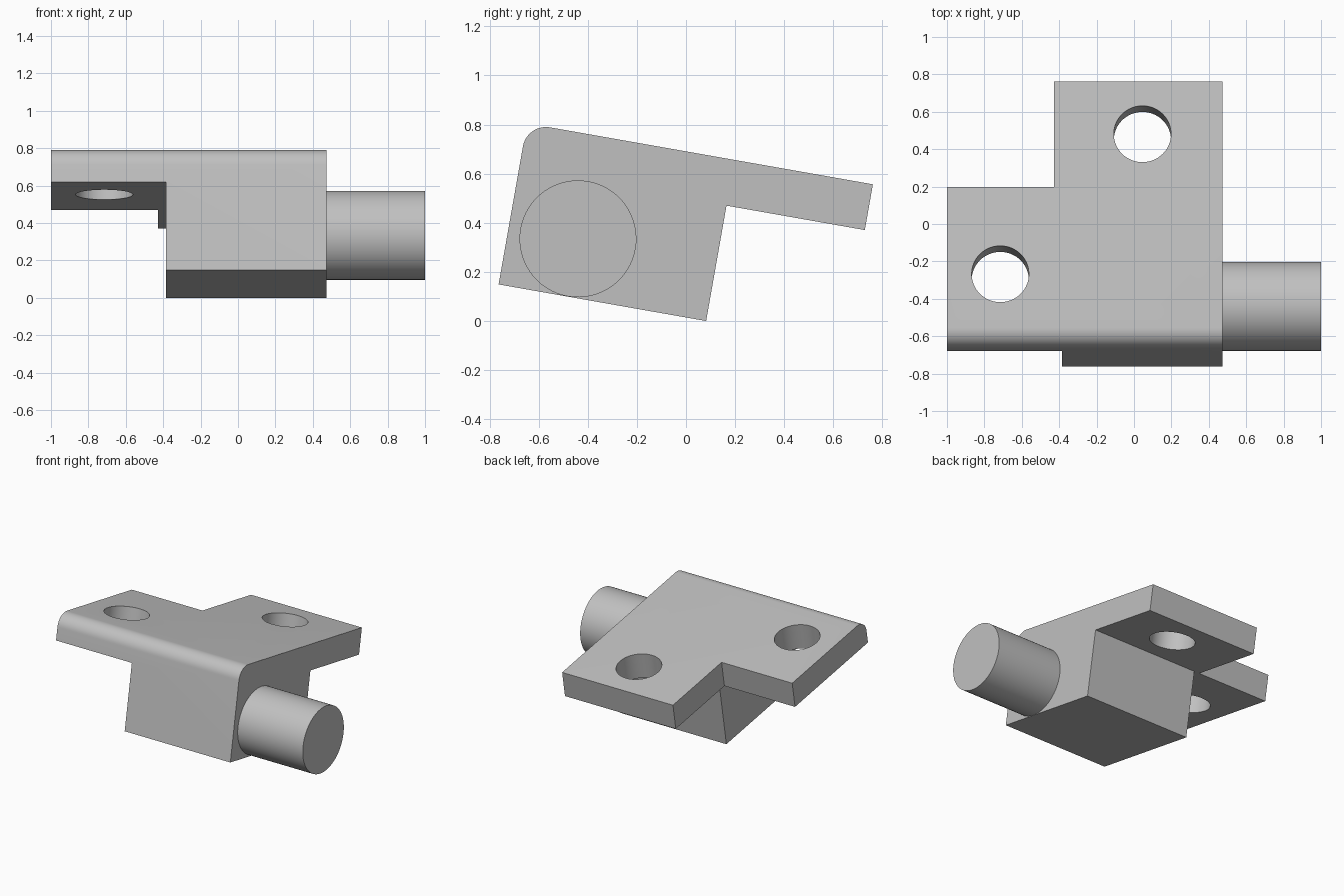
import bpy, bmesh
from math import radians, sin, cos, pi
from mathutils import Matrix, Vector

if "Cube" in bpy.data.objects:
    bpy.data.objects.remove(bpy.data.objects["Cube"])

grey = bpy.data.materials.new("light grey")
grey.use_nodes = True
grey.diffuse_color = (0.53, 0.53, 0.53, 1)
grey.node_tree.nodes["Principled BSDF"].inputs["Base Color"].default_value = (0.53, 0.53, 0.53, 1)

# The whole part leans forward about x; everything is modelled upright first
TILT = Matrix.Translation((0, -0.763, 0.149)) @ Matrix.Rotation(radians(-10), 4, 'X')

# Main dimensions
X_END, X_BLOCK, X_ARM = 0.472, -0.385, -0.427
BLOCK_D, ARM_D = 0.858, 1.43
UNDER, TOP, ROUND = 0.477, 0.666, 0.095
HOLE_R, PIN_R = 0.153, 0.238


def add_object(name, bm):
    bmesh.ops.recalc_face_normals(bm, faces=bm.faces)
    mesh = bpy.data.meshes.new(name)
    bm.to_mesh(mesh)
    bm.free()
    mesh.materials.append(grey)
    obj = bpy.data.objects.new(name, mesh)
    bpy.context.collection.objects.link(obj)
    obj.matrix_world = TILT
    return obj


def extrude_profile(name, points, x0, x1):
    """Extrude a (y, z) outline along x."""
    bm = bmesh.new()
    face = bm.faces.new([bm.verts.new((x0, y, z)) for y, z in points])
    out = bmesh.ops.extrude_face_region(bm, geom=[face])
    moved = [v for v in out["geom"] if isinstance(v, bmesh.types.BMVert)]
    bmesh.ops.translate(bm, verts=moved, vec=(x1 - x0, 0, 0))
    return add_object(name, bm)


def box(name, x0, x1, y0, y1, z0, z1):
    return extrude_profile(name, [(y0, z0), (y1, z0), (y1, z1), (y0, z1)], x0, x1)


def cylinder(name, radius, depth, centre, axis):
    bm = bmesh.new()
    turn = Vector((0, 0, 1)).rotation_difference(Vector(axis)).to_matrix().to_4x4()
    bmesh.ops.create_cone(bm, cap_ends=True, segments=64, radius1=radius, radius2=radius,
                          depth=depth, matrix=Matrix.Translation(centre) @ turn)
    return add_object(name, bm)


def cut(target, cutter):
    cutter.hide_render = True
    mod = target.modifiers.new("cut", 'BOOLEAN')
    mod.operation, mod.solver, mod.object = 'DIFFERENCE', 'EXACT', cutter
    bpy.context.view_layer.update()
    graph = bpy.context.evaluated_depsgraph_get()
    mesh = bpy.data.meshes.new_from_object(target.evaluated_get(graph))
    target.modifiers.clear()
    target.data = mesh
    bpy.data.objects.remove(cutter)


# Bracket body: block with a rear arm and a rounded top front edge
outline = [(0, 0), (BLOCK_D, 0), (BLOCK_D, UNDER), (ARM_D, UNDER), (ARM_D, TOP)]
for i in range(13):
    a = pi / 2 * (1 + i / 12)
    outline.append((ROUND + ROUND * cos(a), TOP - ROUND + ROUND * sin(a)))
bracket = extrude_profile("bracket", outline, -1, X_END)

# Clear the space under the side wing, and the corner between wing and arm
cut(bracket, box("wing_clearance", -1.2, X_BLOCK, -0.2, BLOCK_D + 0.1, -0.2, UNDER))
cut(bracket, box("corner_notch", -1.2, X_ARM, BLOCK_D, 1.7, 0.2, 0.9))

# Bolt holes through wing and arm
for x, y in ((-0.715, 0.386), (0.045, 1.146)):
    cut(bracket, cylinder("hole_cutter", HOLE_R, 0.5, (x, y, 0.6), (0, 0, 1)))

# Round pin on the side
inset = 0.01
pin = cylinder("pin", PIN_R, 1 - X_END + inset,
               ((1 + X_END - inset) / 2, 0.286, PIN_R + 0.001), (1, 0, 0))

for obj in (bracket, pin):
    bpy.ops.object.select_all(action='DESELECT')
    obj.select_set(True)
    bpy.context.view_layer.objects.active = obj
    bpy.ops.object.shade_smooth_by_angle(angle=radians(30))
